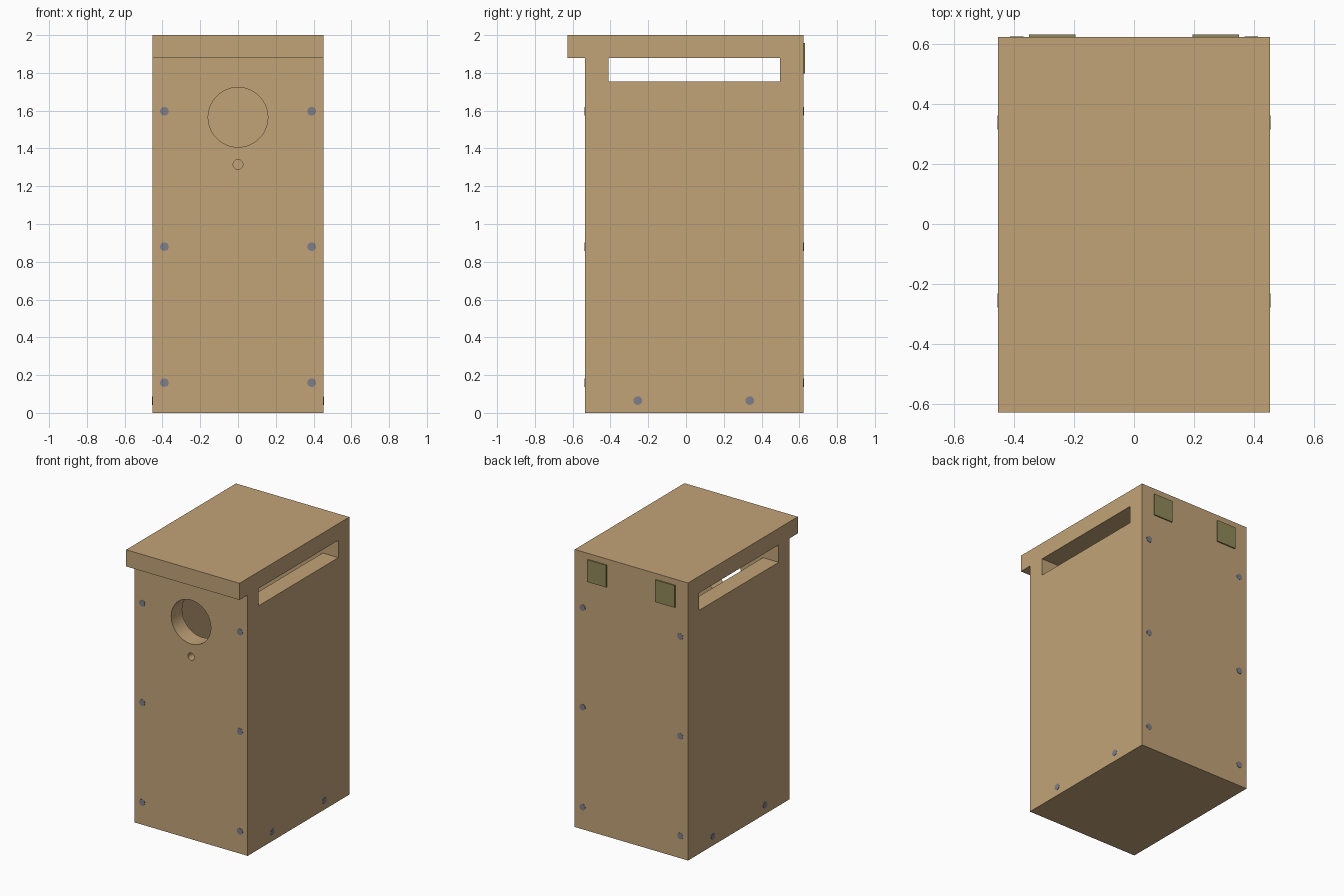
import bpy
from math import pi, radians

if "Cube" in bpy.data.objects:
    bpy.data.objects.remove(bpy.data.objects["Cube"])


def material(name, rgb):
    m = bpy.data.materials.new(name)
    m.diffuse_color = (*rgb, 1)
    m.use_nodes = True
    m.node_tree.nodes["Principled BSDF"].inputs["Base Color"].default_value = m.diffuse_color
    return m


WOOD = material("wood", (0.54, 0.37, 0.19))
STEEL = material("steel", (0.21, 0.21, 0.25))
BRASS = material("brass", (0.28, 0.25, 0.10))

W, T = 0.452, 0.125                # half width, board thickness
FRONT, BACK = -0.535, 0.622        # outer faces of the body
ROOF_Z, SIDE_Z = 1.88, 1.755       # underside of roof, top of side boards


def box(name, lo, hi, mat):
    bpy.ops.mesh.primitive_cube_add(
        size=1, location=[(a + b) / 2 for a, b in zip(lo, hi)])
    o = bpy.context.object
    o.name = name
    o.scale = [b - a for a, b in zip(lo, hi)]
    bpy.ops.object.transform_apply(location=False, rotation=False)
    o.data.materials.append(mat)
    return o


def cylinder(name, loc, rot, r, depth, mat, verts=24):
    bpy.ops.mesh.primitive_cylinder_add(
        vertices=verts, radius=r, depth=depth, location=loc, rotation=rot)
    o = bpy.context.object
    o.name = name
    o.data.materials.append(mat)
    bpy.ops.object.shade_smooth_by_angle(angle=radians(35))
    return o


def drill(board, z, r, verts):
    cutter = cylinder("cutter", (0, FRONT + T / 2, z), (pi / 2, 0, 0), r, 0.4, WOOD, verts)
    cutter.hide_render = True
    mod = board.modifiers.new("hole", 'BOOLEAN')
    mod.operation, mod.solver, mod.object = 'DIFFERENCE', 'EXACT', cutter
    bpy.context.view_layer.objects.active = board
    bpy.ops.object.modifier_apply(modifier=mod.name)
    bpy.data.objects.remove(cutter)


# Front board with entrance and perch holes
front = box("front_board", (-W, FRONT, 0), (W, FRONT + T, ROOF_Z), WOOD)
drill(front, 1.565, 0.158, 64)
drill(front, 1.315, 0.026, 16)
bpy.ops.object.select_all(action='DESELECT')
front.select_set(True)
bpy.context.view_layer.objects.active = front
bpy.ops.object.shade_smooth_by_angle(angle=radians(30))

# Back board, floor and overhanging roof
box("back_board", (-W, BACK - T, 0), (W, BACK, ROOF_Z), WOOD)
box("floor_board", (-W + T, FRONT + T, 0), (W - T, BACK - T, T), WOOD)
box("roof_board", (-W, -0.628, ROOF_Z), (W, BACK, 2.0), WOOD)

for s, side in ((-1, "left"), (1, "right")):
    # Short side boards leave a vent slot under the roof
    x0, x1 = sorted((s * W, s * (W - T)))
    box(f"{side}_side_board", (x0, FRONT + T, 0), (x1, BACK - T, SIDE_Z), WOOD)

    # Hinge plates on the back
    h0, h1 = sorted((s * 0.195, s * 0.35))
    box(f"{side}_hinge", (h0, BACK, 1.797), (h1, 0.63, 1.957), BRASS)

    # Screw heads in the front, back and side boards
    for z in (0.16, 0.88, 1.597):
        for y, face in ((FRONT, "front"), (BACK, "back")):
            cylinder(f"{side}_{face}_screw", (s * 0.39, y, z), (pi / 2, 0, 0),
                     0.023, 0.004, STEEL)
    for y in (-0.255, 0.338):
        cylinder(f"{side}_floor_screw", (s * W, y, 0.065), (0, pi / 2, 0),
                 0.023, 0.004, STEEL)
